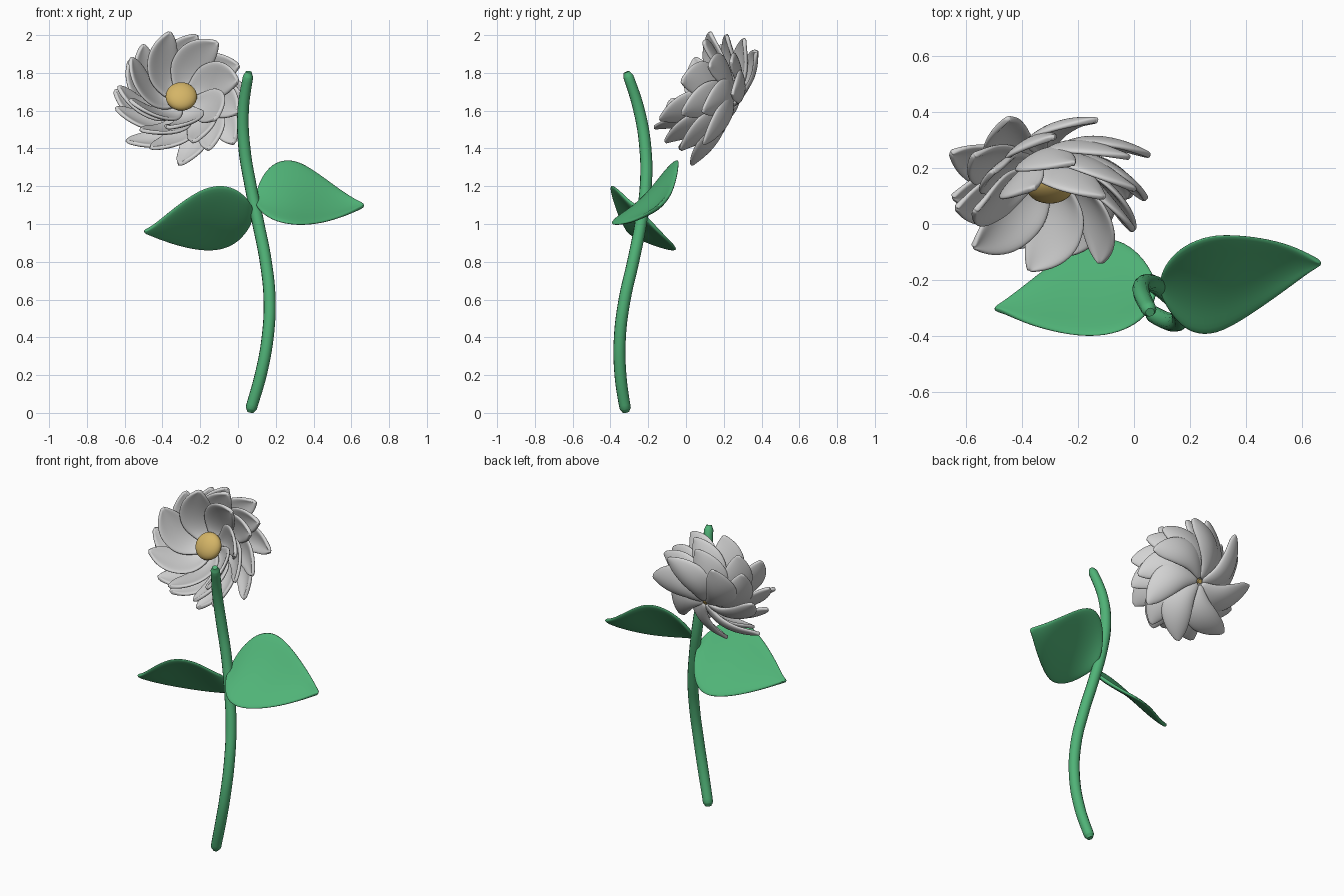
import bpy
import math
from mathutils import Matrix, Vector

if "Cube" in bpy.data.objects:
    bpy.data.objects.remove(bpy.data.objects["Cube"])


def material(name, rgb):
    m = bpy.data.materials.new(name)
    m.diffuse_color = (*rgb, 1.0)
    m.use_nodes = True
    m.node_tree.nodes["Principled BSDF"].inputs["Base Color"].default_value = m.diffuse_color
    return m


GREEN = material("leaf green", (0.08, 0.45, 0.185))
WHITE = material("petal white", (0.65, 0.65, 0.65))
YELLOW = material("centre yellow", (0.66, 0.46, 0.135))


def finish(ob, mat):
    ob.data.materials.clear()
    ob.data.materials.append(mat)
    for p in ob.data.polygons:
        p.use_smooth = True


def lerp_table(table, s):
    """Piecewise linear lookup in a list of (s, value) pairs."""
    for (a, va), (b, vb) in zip(table, table[1:]):
        if s <= b:
            return va + (vb - va) * (s - a) / (b - a)
    return table[-1][1]


def sheet_object(name, sheets, mat, thickness):
    """Make thickened, smoothed sheets, each one a grid of points (rows of columns)."""
    verts, faces = [], []
    for rows in sheets:
        start, n = len(verts), len(rows[0])
        for row in rows:
            verts.extend(row)
        for i in range(len(rows) - 1):
            for j in range(n - 1):
                a = start + i * n + j
                faces.append((a, a + 1, a + n + 1, a + n))
    me = bpy.data.meshes.new(name)
    me.from_pydata(verts, [], faces)
    ob = bpy.data.objects.new(name, me)
    bpy.context.collection.objects.link(ob)
    solid = ob.modifiers.new("thickness", "SOLIDIFY")
    solid.thickness = thickness
    solid.offset = 0
    sub = ob.modifiers.new("smooth", "SUBSURF")
    sub.levels = sub.render_levels = 2
    finish(ob, mat)
    return ob


# Stem: a swept tube with rounded ends (x, y, z, radius factor)
path = [(0.065, -0.318, 0.004, 0.55), (0.07, -0.322, 0.025, 0.95),
        (0.12, -0.347, 0.2, 1), (0.157, -0.35, 0.4, 1), (0.167, -0.325, 0.6, 1),
        (0.147, -0.28, 0.8, 1), (0.108, -0.24, 1.0, 1), (0.067, -0.213, 1.2, 1),
        (0.034, -0.215, 1.4, 1), (0.027, -0.248, 1.6, 0.95),
        (0.053, -0.305, 1.78, 0.85), (0.057, -0.315, 1.805, 0.5)]
cu = bpy.data.curves.new("stem", "CURVE")
cu.dimensions = "3D"
cu.bevel_depth = 0.032
cu.bevel_resolution = 4
cu.resolution_u = 6
cu.use_fill_caps = True
sp = cu.splines.new("BEZIER")
sp.bezier_points.add(len(path) - 1)
for bp, (x, y, z, r) in zip(sp.bezier_points, path):
    bp.co = (x, y, z)
    bp.radius = r
    bp.handle_left_type = bp.handle_right_type = "AUTO"
stem = bpy.data.objects.new("stem", cu)
bpy.context.collection.objects.link(stem)
bpy.context.view_layer.objects.active = stem
stem.select_set(True)
bpy.ops.object.convert(target="MESH")
finish(bpy.context.view_layer.objects.active, GREEN)


# Leaves: stations of (x, back edge y, z, front edge y, z), bent across the width
def leaf(name, stations, sag):
    rows = []
    for x, yb, zb, yf, zf in stations:
        width = math.hypot(yb - yf, zb - zf)
        row = []
        for j in range(5):
            t = j / 4
            drop = sag * 4 * t * (1 - t) * width
            row.append((x, yb + (yf - yb) * t, zb + (zf - zb) * t - drop))
        rows.append(row)
    sheet_object(name, [rows], GREEN, 0.022)


leaf("right_leaf", [
    (0.095, -0.185, 1.16, -0.25, 1.10), (0.12, -0.13, 1.245, -0.305, 1.065),
    (0.18, -0.072, 1.325, -0.385, 1.02), (0.27, -0.036, 1.352, -0.405, 0.996),
    (0.36, -0.036, 1.318, -0.363, 0.993), (0.46, -0.048, 1.245, -0.295, 1.008),
    (0.56, -0.075, 1.168, -0.222, 1.042), (0.63, -0.112, 1.125, -0.168, 1.075),
    (0.668, -0.137, 1.105, -0.145, 1.095)], 0.09)
leaf("left_leaf", [
    (0.077, -0.205, 1.03, -0.25, 1.09), (0.052, -0.145, 0.965, -0.32, 1.135),
    (-0.01, -0.073, 0.893, -0.372, 1.192), (-0.1, -0.038, 0.857, -0.403, 1.214),
    (-0.2, -0.076, 0.858, -0.403, 1.186), (-0.3, -0.145, 0.879, -0.383, 1.117),
    (-0.4, -0.226, 0.913, -0.35, 1.034), (-0.465, -0.278, 0.943, -0.315, 0.98),
    (-0.498, -0.3, 0.957, -0.305, 0.965)], 0.06)

# Flower head frame: faces forward and tilts upward
head = Matrix.Translation((-0.3, 0.13, 1.675)) @ Matrix.Rotation(math.radians(60), 4, "X")

# Petals: rings of swirling cupped blades that rise and flare at the tip
half_width = [(0, 0.014), (0.2, 0.05), (0.45, 0.095), (0.7, 0.1),
              (0.87, 0.062), (0.96, 0.026), (1.0, 0.006)]
PER_RING = 7


def petal(angle, base, tip, radius):
    rows = []
    for s in (0, 0.15, 0.3, 0.45, 0.6, 0.75, 0.88, 0.96, 1.0):
        r = 0.018 + (radius - 0.018) * s
        rise = 0.5 * s ** 1.8 + 0.5 * s * s * (3 - 2 * s)
        height = base + (tip - base) * rise - 0.03 * math.sin(math.pi * s)
        w = lerp_table(half_width, s)
        mid = angle - 0.7 * s ** 1.5
        out = Vector((math.cos(mid), math.sin(mid), 0))
        side = Vector((-out.y, out.x, 0))
        row = []
        for j in range(5):
            t = j / 2 - 1
            p = out * r + side * (t * w)
            p.z = height + 0.35 * t * w + 0.35 * w * t * t
            row.append(head @ p)
        rows.append(row)
    return rows


rings = [("outer_petals", -0.12, -0.09, 0.365), ("second_petals", -0.105, 0.0, 0.355),
         ("third_petals", -0.085, 0.09, 0.335), ("inner_petals", -0.06, 0.175, 0.3)]
step = 2 * math.pi / PER_RING
for k, (name, base, tip, radius) in enumerate(rings):
    offset = (0, 0.5, 0.25, 0.75)[k] * step
    sheet_object(name, [petal(offset + i * step, base, tip, radius)
                        for i in range(PER_RING)], WHITE, 0.022)

# Flower centre: a flattened ball on a thin core that reaches the back
bpy.ops.mesh.primitive_uv_sphere_add(segments=32, ring_count=16, radius=0.083)
centre = bpy.context.object
centre.name = "flower_centre"
centre.matrix_world = head @ Matrix.Diagonal((1, 1, 0.55, 1))
finish(centre, YELLOW)
bpy.ops.mesh.primitive_cylinder_add(vertices=16, radius=0.014, depth=0.11)
core = bpy.context.object
core.name = "flower_core"
core.matrix_world = head @ Matrix.Translation((0, 0, -0.07))
finish(core, YELLOW)
bpy.ops.object.select_all(action="DESELECT")
core.select_set(True)
bpy.context.view_layer.objects.active = core
bpy.ops.object.shade_smooth_by_angle()
